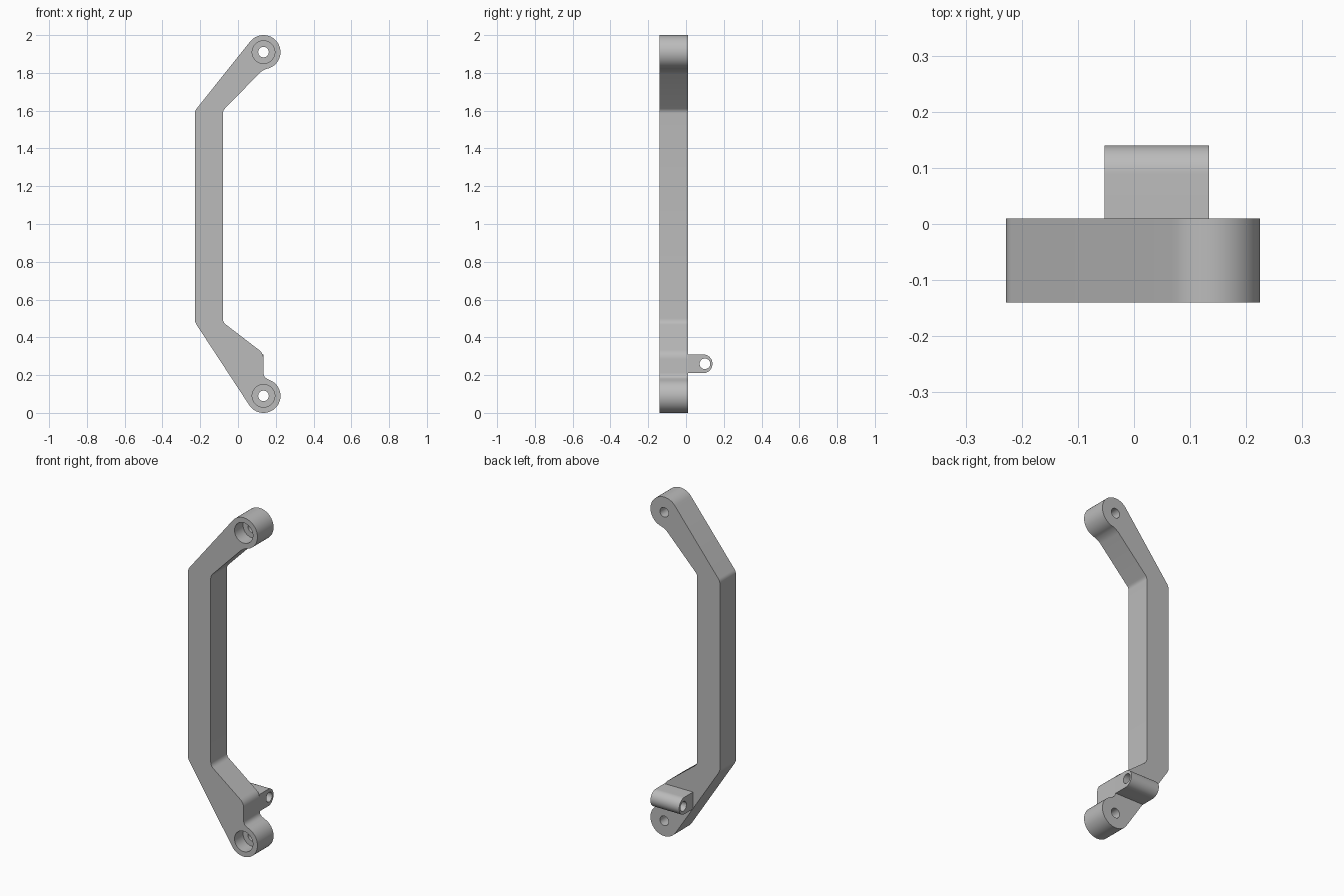
import bpy, bmesh
from math import pi, cos, sin, radians
from mathutils import Vector, Matrix

cube = bpy.data.objects.get("Cube")
if cube:
    bpy.data.objects.remove(cube, do_unlink=True)

FRONT, BACK = -0.14, 0.01
BOSS_X, LOW_Z, HIGH_Z, BOSS_R = 0.135, 0.09, 1.91, 0.09
LUG_Y, LUG_Z, LUG_R = 0.09, 0.26, 0.05

grey = bpy.data.materials.new("plain_grey")
grey.use_nodes = True
colour = (0.5, 0.5, 0.5, 1)
grey.diffuse_color = colour
grey.node_tree.nodes["Principled BSDF"].inputs["Base Color"].default_value = colour


def arc(cx, cy, r, start, end, steps=24):
    angles = [radians(start + (end - start) * i / steps) for i in range(steps + 1)]
    return [(cx + r * cos(a), cy + r * sin(a)) for a in angles]


def rounded(before, corner, after, size=0.015, steps=5):
    """Replace a corner by a short smooth curve."""
    b, c, a = Vector(before), Vector(corner), Vector(after)
    p, q = c + (b - c).normalized() * size, c + (a - c).normalized() * size
    ts = [i / steps for i in range(steps + 1)]
    return [tuple(p * (1 - t) ** 2 + c * 2 * t * (1 - t) + q * t * t) for t in ts]


def prism(name, points, depth):
    """Extrude a closed outline given as 3D points."""
    bm = bmesh.new()
    face = bm.faces.new([bm.verts.new(p) for p in points])
    out = bmesh.ops.extrude_face_region(bm, geom=[face])
    moved = [v for v in out["geom"] if isinstance(v, bmesh.types.BMVert)]
    bmesh.ops.translate(bm, verts=moved, vec=depth)
    bmesh.ops.recalc_face_normals(bm, faces=bm.faces)
    mesh = bpy.data.meshes.new(name)
    bm.to_mesh(mesh)
    bm.free()
    obj = bpy.data.objects.new(name, mesh)
    bpy.context.collection.objects.link(obj)
    mesh.materials.append(grey)
    return obj


def cut_hole(obj, centre, radius, length, axis):
    """Drill a round hole centred on a point along the X or Y axis."""
    turn = Matrix.Rotation(pi / 2, 4, "Y" if axis == "X" else "X")
    bm = bmesh.new()
    bmesh.ops.create_cone(bm, cap_ends=True, segments=48, radius1=radius, radius2=radius,
                          depth=length, matrix=Matrix.Translation(centre) @ turn)
    mesh = bpy.data.meshes.new("hole_cutter")
    bm.to_mesh(mesh)
    bm.free()
    mesh.materials.append(grey)
    cutter = bpy.data.objects.new("hole_cutter", mesh)
    cutter.hide_render = True
    bpy.context.collection.objects.link(cutter)
    bpy.context.view_layer.objects.active = obj
    mod = obj.modifiers.new("hole", "BOOLEAN")
    mod.operation, mod.solver, mod.object = "DIFFERENCE", "EXACT", cutter
    bpy.ops.object.modifier_apply(modifier=mod.name)
    bpy.data.objects.remove(cutter, do_unlink=True)


# Bent handle with a round boss at each end
outer_low, outer_high = (-0.228, 0.48), (-0.228, 1.6)
inner_low, inner_high = (-0.08, 0.48), (-0.08, 1.6)
shoulder, notch = (BOSS_X, 0.315), (BOSS_X, 0.19)
low_boss = arc(BOSS_X, LOW_Z, BOSS_R, 213, 425, 40)
high_boss = arc(BOSS_X, HIGH_Z, BOSS_R, -80, 141, 40)
neck = (0.125, 1.81)
outline = (low_boss
           + rounded(low_boss[-1], notch, shoulder, 0.022)
           + rounded(notch, shoulder, inner_low, 0.03)
           + rounded(shoulder, inner_low, inner_high, 0.02)
           + rounded(inner_low, inner_high, neck, 0.015)
           + rounded(inner_high, neck, high_boss[0], 0.02)
           + high_boss
           + rounded(high_boss[-1], outer_high, outer_low, 0.015)
           + rounded(outer_high, outer_low, low_boss[0], 0.015))
handle = prism("handle", [(x, FRONT, z) for x, z in outline], (0, BACK - FRONT, 0))

# Screw holes with wide front recesses
for z in (LOW_Z, HIGH_Z):
    cut_hole(handle, (BOSS_X, FRONT, z), 0.06, 0.16, "Y")
    cut_hole(handle, (BOSS_X, 0, z), 0.028, 0.5, "Y")

# Rear hinge lug with a cross hole
lug_outline = [(BACK - 0.002, LUG_Z - LUG_R)] + arc(LUG_Y, LUG_Z, LUG_R, -90, 90) \
    + [(BACK - 0.002, LUG_Z + LUG_R)]
lug = prism("hinge_lug", [(-0.053, y, z) for y, z in lug_outline], (0.187, 0, 0))
cut_hole(lug, (0.04, 0.1, LUG_Z), 0.028, 0.6, "X")

# Smooth the curved sides and keep the rims crisp
bpy.ops.object.select_all(action="DESELECT")
for obj in (handle, lug):
    obj.select_set(True)
bpy.context.view_layer.objects.active = handle
bpy.ops.object.shade_smooth_by_angle(angle=radians(30))
